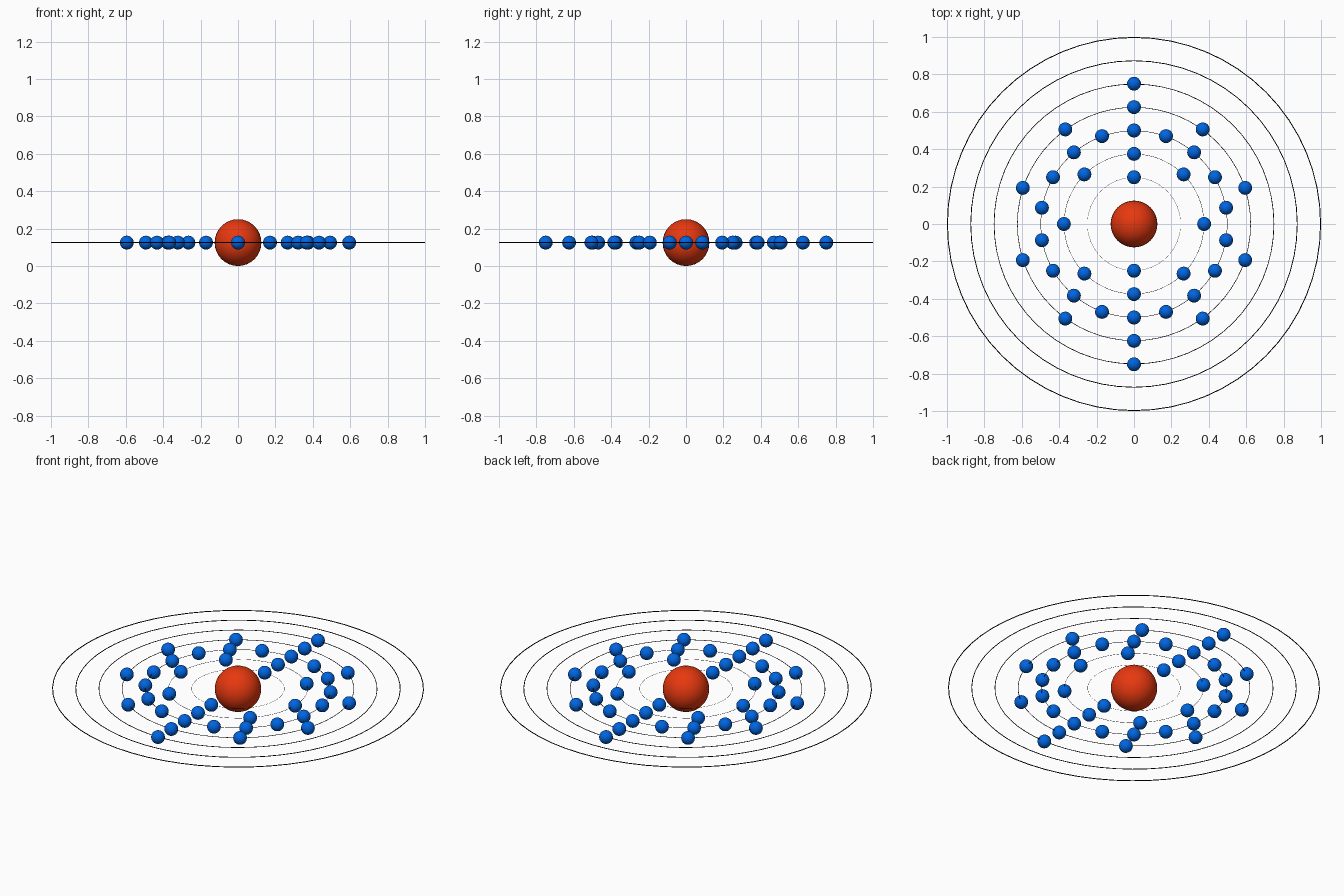
import bpy
from math import sin, cos, radians, tau

if "Cube" in bpy.data.objects:
    bpy.data.objects.remove(bpy.data.objects["Cube"])

Z = 0.125


def material(name, rgb):
    m = bpy.data.materials.new(name)
    m.diffuse_color = (*rgb, 1)
    m.use_nodes = True
    m.node_tree.nodes["Principled BSDF"].inputs["Base Color"].default_value = m.diffuse_color
    return m


red = material("red", (0.8, 0.04, 0.005))
blue = material("blue", (0.0, 0.13, 0.75))
black = material("black", (0.0, 0.0, 0.0))


def finish(name, mat):
    ob = bpy.context.object
    ob.name = name
    ob.data.materials.append(mat)
    bpy.ops.object.shade_smooth()


def ball(name, radius, loc, mat):
    bpy.ops.mesh.primitive_uv_sphere_add(segments=32, ring_count=16, radius=radius, location=loc)
    finish(name, mat)


# Nucleus
ball("nucleus", 0.125, (0, 0, Z), red)

# Orbit rings, each with its evenly spaced electrons starting at the back (+y)
for shell, count in enumerate([2, 8, 18, 10, 2, 0, 0], 1):
    r = 0.125 * (shell + 1)
    tube = 0.0025 * r
    bpy.ops.mesh.primitive_torus_add(major_radius=r - tube, minor_radius=tube,
                                     major_segments=64, minor_segments=8, location=(0, 0, Z))
    finish(f"orbit_ring_{shell}", black)
    for i in range(count):
        a = radians(90) + tau * i / count
        ball(f"electron_{shell}_{i + 1}", 0.037, (r * cos(a), r * sin(a), Z), blue)
